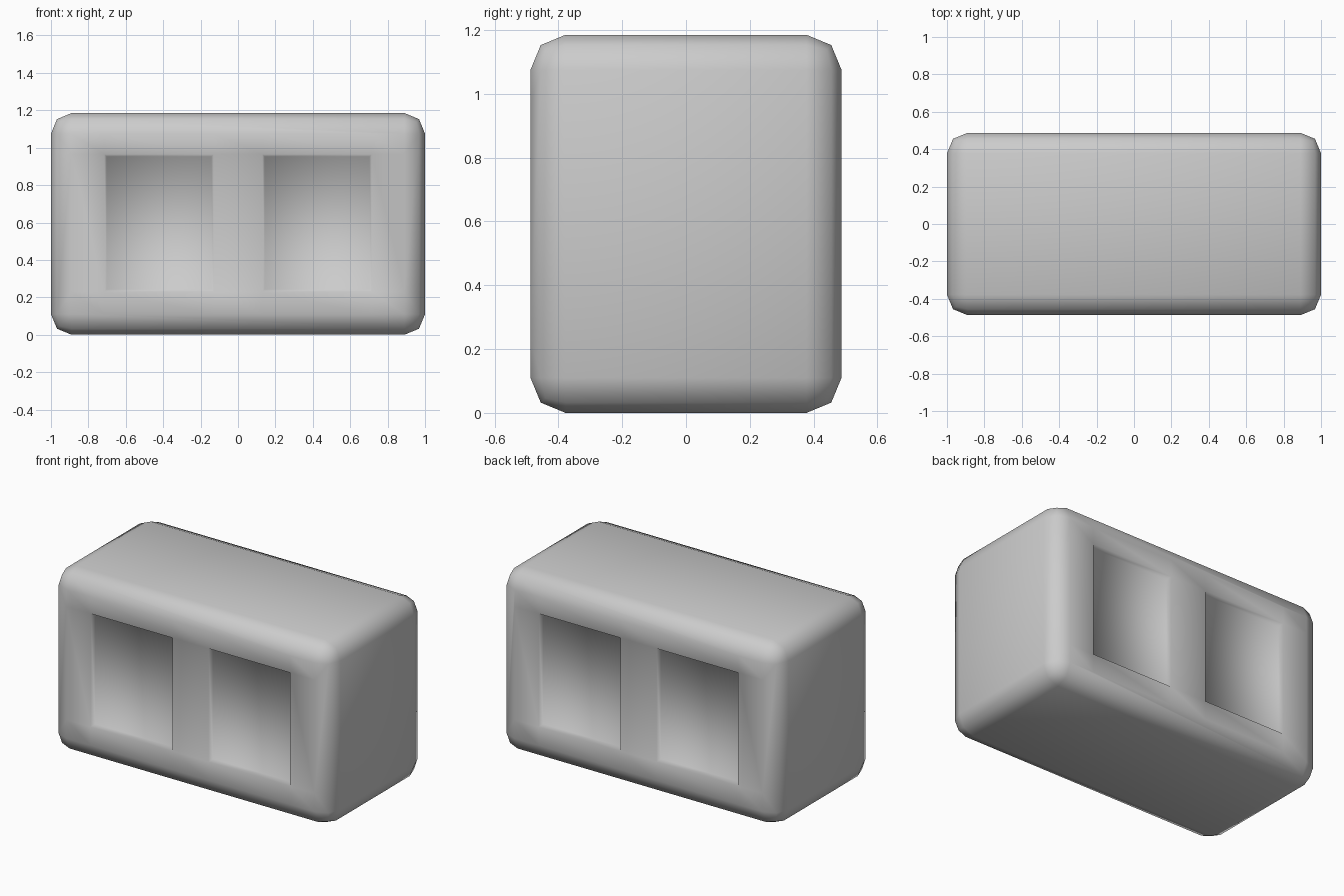
import bpy, bmesh
from mathutils import Vector

if "Cube" in bpy.data.objects:
    bpy.data.objects.remove(bpy.data.objects["Cube"])

W, D, H = 2.0, 0.975, 1.185
R = 0.11                      # edge rounding
PX = (0.13, 0.715)            # panel extent in |x|
PZ = (0.23, 0.965)            # panel extent in z

# Rounded block
bm = bmesh.new()
bmesh.ops.create_cube(bm, size=1)
for v in bm.verts:
    v.co = Vector((v.co.x * W, v.co.y * D, (v.co.z + 0.5) * H))
bmesh.ops.bevel(bm, geom=bm.edges[:], offset=R, offset_type='OFFSET',
                segments=2, profile=0.5, affect='EDGES')

# Cut the panel outlines into the front and back faces
def cut(co, no):
    faces = [f for f in bm.faces if abs(f.normal.y) > 0.99]
    geom = set(faces)
    for f in faces:
        geom.update(f.edges)
        geom.update(f.verts)
    bmesh.ops.bisect_plane(bm, geom=list(geom), plane_co=co, plane_no=no)
    bm.normal_update()

bm.normal_update()
for x in PX:
    for s in (-1, 1):
        cut((s * x, 0, 0), (1, 0, 0))
for z in PZ:
    cut((0, 0, z), (0, 0, 1))

# Recess two panels on each long side
panels = []
for f in bm.faces:
    c = f.calc_center_median()
    if (abs(f.normal.y) > 0.99 and PX[0] < abs(c.x) < PX[1]
            and PZ[0] < c.z < PZ[1]):
        panels.append(f)
bmesh.ops.inset_individual(bm, faces=panels, thickness=0.018, depth=-0.028)

for f in bm.faces:
    f.smooth = True
mesh = bpy.data.meshes.new("panelled_block")
bm.to_mesh(mesh)
bm.free()
block = bpy.data.objects.new("panelled_block", mesh)
bpy.context.collection.objects.link(block)
